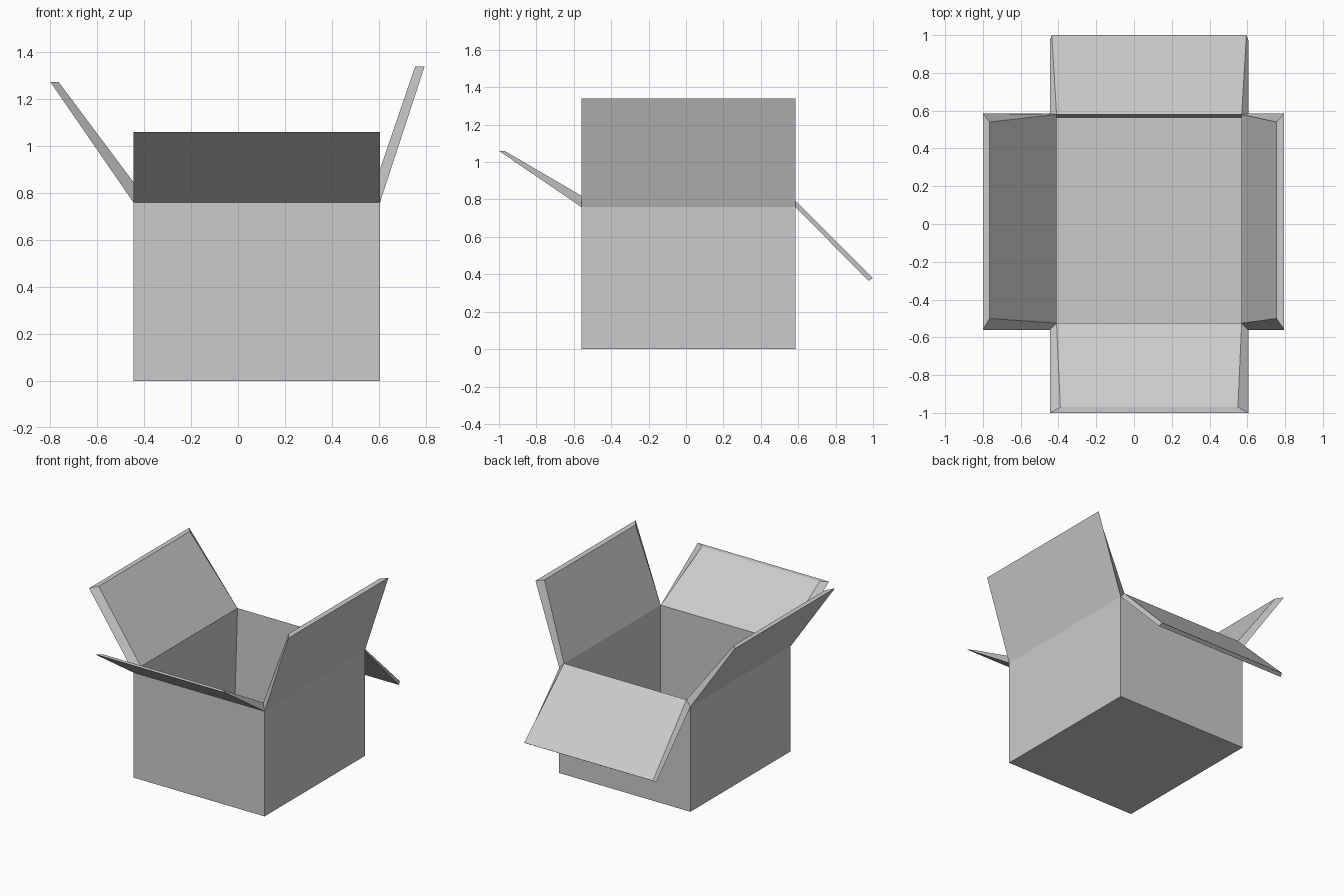
import bpy, bmesh

if "Cube" in bpy.data.objects:
    bpy.data.objects.remove(bpy.data.objects["Cube"])

card = bpy.data.materials.new("cardboard_grey")
card.diffuse_color = (0.6, 0.6, 0.6, 1)
card.use_nodes = True
card.node_tree.nodes["Principled BSDF"].inputs["Base Color"].default_value = card.diffuse_color


def ring(x0, x1, y0, y1, z):
    """Rectangle of four corners: front left, front right, back right, back left."""
    return [(x0, y0, z), (x1, y0, z), (x1, y1, z), (x0, y1, z)]


def loft(name, rings):
    """Closed solid running through a series of four-cornered rings."""
    bm = bmesh.new()
    loops = [[bm.verts.new(p) for p in r] for r in rings]
    for a, b in zip(loops, loops[1:]):
        for i in range(4):
            j = (i + 1) % 4
            bm.faces.new((a[i], a[j], b[j], b[i]))
    bm.faces.new(loops[0])
    bm.faces.new(loops[-1])
    bmesh.ops.recalc_face_normals(bm, faces=bm.faces)
    mesh = bpy.data.meshes.new(name)
    bm.to_mesh(mesh)
    bm.free()
    mesh.materials.append(card)
    obj = bpy.data.objects.new(name, mesh)
    bpy.context.collection.objects.link(obj)


# Box body: outer bottom, outer top, inner rim, inner floor
X0, X1, Y0, Y1 = -0.445, 0.605, -0.56, 0.585
outer = ring(X0, X1, Y0, Y1, 0.76)
inner = ring(-0.41, 0.57, -0.525, 0.58, 0.80)
loft("box_body", [ring(X0, X1, Y0, Y1, 0), outer, inner,
                  ring(-0.42, 0.58, -0.535, 0.56, 0.025)])

# Flaps: rim corner indices, then the outer and inner tip edges
flaps = {
    "front_flap": (0, 1, [(X0, -1.0, 1.06), (X1, -1.0, 1.06)],
                   [(-0.39, -0.97, 1.06), (0.55, -0.97, 1.06)]),
    "right_flap": (1, 2, [(0.795, Y0, 1.34), (0.795, Y1, 1.34)],
                   [(0.755, -0.50, 1.34), (0.755, 0.54, 1.34)]),
    "back_flap": (2, 3, [(X1, 0.975, 0.365), (X0, 0.975, 0.365)],
                  [(0.595, 1.0, 0.38), (-0.435, 1.0, 0.38)]),
    "left_flap": (3, 0, [(-0.80, Y1, 1.275), (-0.80, Y0, 1.275)],
                  [(-0.765, 0.54, 1.275), (-0.765, -0.50, 1.275)]),
}
for name, (i, j, tip_out, tip_in) in flaps.items():
    hinge = [outer[i], outer[j], inner[j], inner[i]]
    loft(name, [hinge, [tip_out[0], tip_out[1], tip_in[1], tip_in[0]]])
